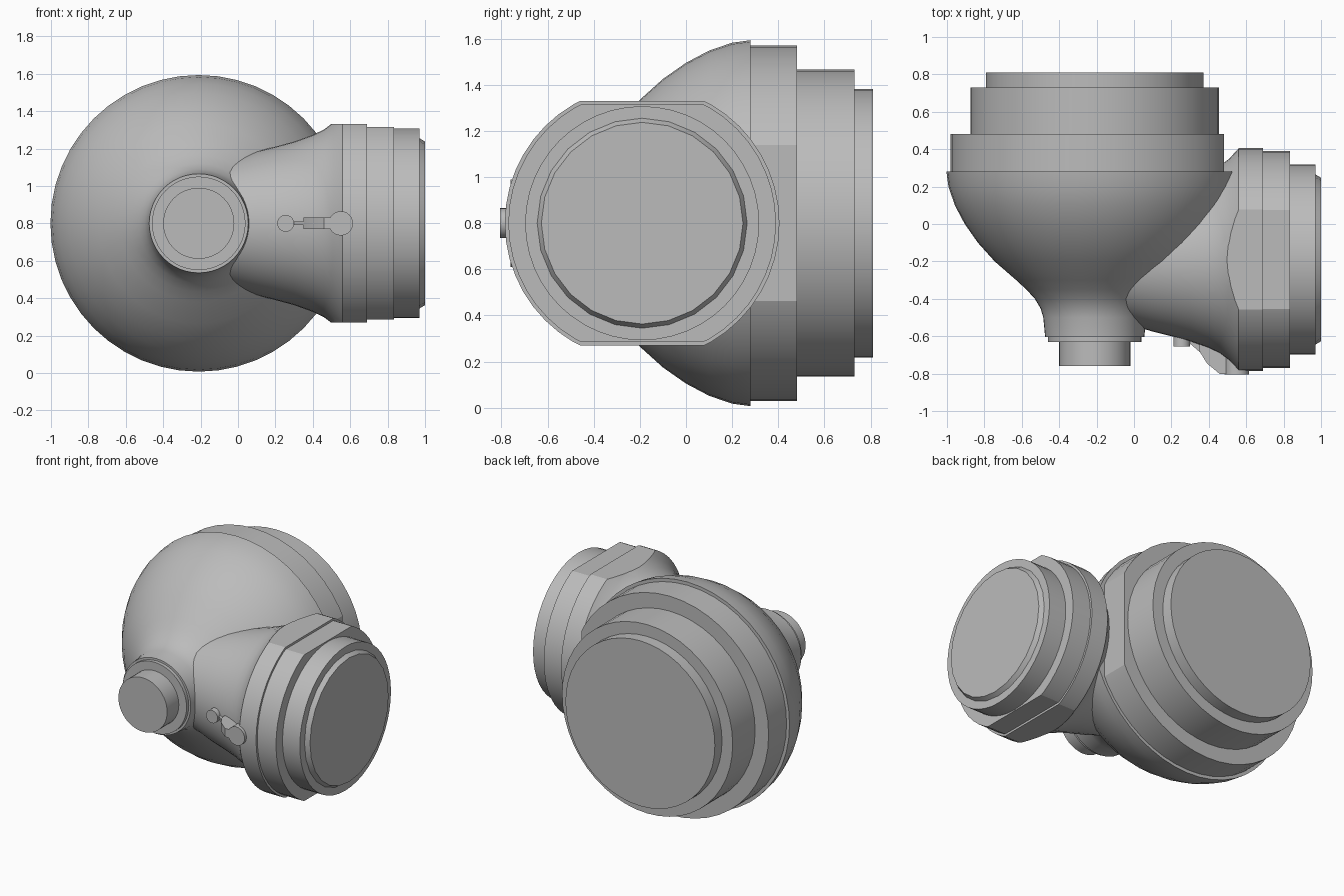
import bpy, bmesh, math
from mathutils import Vector

cube = bpy.data.objects.get("Cube")
if cube:
    bpy.data.objects.remove(cube, do_unlink=True)

grey = bpy.data.materials.new("plain grey")
grey.use_nodes = True
colour = (0.5, 0.5, 0.5, 1)
grey.diffuse_color = colour
grey.node_tree.nodes["Principled BSDF"].inputs["Base Color"].default_value = colour

MID = 0.8                                   # height of both axes
MAIN_X, SIDE_Y = -0.21, -0.19               # main axis runs along y, branch along x


def finish(name, bm):
    bmesh.ops.recalc_face_normals(bm, faces=bm.faces[:])
    mesh = bpy.data.meshes.new(name)
    bm.to_mesh(mesh)
    bm.free()
    mesh.materials.append(grey)
    obj = bpy.data.objects.new(name, mesh)
    bpy.context.collection.objects.link(obj)
    bpy.ops.object.select_all(action='DESELECT')
    obj.select_set(True)
    bpy.context.view_layer.objects.active = obj
    bpy.ops.object.shade_smooth_by_angle(angle=math.radians(25))
    return obj


def lathe(name, axis, offset, profile, sides=48, cuts=()):
    """Turn (position, radius) pairs about an axis; cuts are (point, outward normal) flats."""
    bm = bmesh.new()
    rings = []
    for t, r in profile:
        ring = []
        for i in range(sides):
            a = math.tau * i / sides
            u, v = r * math.cos(a), MID + r * math.sin(a)
            ring.append(bm.verts.new((offset + u, t, v) if axis == 'Y' else (t, offset + u, v)))
        rings.append(ring)
    for a, b in zip(rings, rings[1:]):
        for i in range(sides):
            j = (i + 1) % sides
            bm.faces.new((a[i], a[j], b[j], b[i]))
    bm.faces.new(rings[0])
    bm.faces.new(rings[-1])
    for point, normal in cuts:
        bmesh.ops.bisect_plane(bm, geom=bm.verts[:] + bm.edges[:] + bm.faces[:],
                               plane_co=Vector(point), plane_no=Vector(normal), clear_outer=True)
        rim = [e for e in bm.edges if e.is_boundary]
        bmesh.ops.holes_fill(bm, edges=rim, sides=0)
    return finish(name, bm)


def flats(half):
    return [((0, 0, MID + half), (0, 0, 1)), ((0, 0, MID - half), (0, 0, -1))]


def plate(name, outline, half):
    """Extrude an x-y outline symmetrically about the middle height."""
    bm = bmesh.new()
    face = bm.faces.new([bm.verts.new((x, y, MID - half)) for x, y in outline])
    new = bmesh.ops.extrude_face_region(bm, geom=[face])["geom"]
    bmesh.ops.translate(bm, verts=[v for v in new if isinstance(v, bmesh.types.BMVert)],
                        vec=(0, 0, 2 * half))
    return finish(name, bm)


# Main body: bell, stepped rear rings and front neck
lathe("bell_body", 'Y', MAIN_X,
      [(-0.605, 0.265), (-0.5, 0.275), (-0.45, 0.29), (-0.4, 0.32), (-0.35, 0.366),
       (-0.3, 0.42), (-0.2, 0.535), (-0.1, 0.625), (0, 0.695), (0.1, 0.748),
       (0.2, 0.782), (0.28, 0.793)])
lathe("rear_collar", 'Y', MAIN_X, [(0.2, 0.77), (0.48, 0.77)],
      cuts=[((0.48, 0, 0), (1, 0, 0))])
lathe("rear_ring", 'Y', MAIN_X, [(0.4, 0.665), (0.73, 0.665)])
lathe("rear_cap", 'Y', MAIN_X, [(0.6, 0.582), (0.81, 0.582)])
lathe("neck_rim", 'Y', MAIN_X, [(-0.63, 0.25), (-0.55, 0.25)])
lathe("neck_plug", 'Y', MAIN_X, [(-0.76, 0.19), (-0.55, 0.19)])

# Side branch: flared pipe, flattened collars and end cap
lathe("branch_pipe", 'X', SIDE_Y,
      [(-0.1, 0.33), (0, 0.355), (0.1, 0.385), (0.2, 0.41), (0.3, 0.437), (0.4, 0.473),
       (0.46, 0.502), (0.51, 0.54), (0.56, 0.595)], cuts=flats(0.53))
lathe("branch_collar", 'X', SIDE_Y, [(0.56, 0.595), (0.69, 0.595)], cuts=flats(0.53))
lathe("branch_ring", 'X', SIDE_Y, [(0.65, 0.58), (0.835, 0.58)], cuts=flats(0.515))
lathe("branch_sleeve", 'X', SIDE_Y, [(0.8, 0.507), (0.97, 0.507)])
lathe("branch_cap", 'X', SIDE_Y, [(0.95, 0.455), (0.97, 0.455), (1.0, 0.437)], sides=24)

# Small latch on the front of the branch
lathe("latch_pin", 'Y', 0.255, [(-0.655, 0.045), (-0.55, 0.045)], sides=24)
lathe("latch_knob", 'Y', 0.55, [(-0.805, 0.065), (-0.65, 0.065)], sides=24)
plate("latch_arm", [(0.35, -0.6), (0.35, -0.68), (0.39, -0.745), (0.46, -0.803),
                    (0.52, -0.803), (0.52, -0.6)], 0.03)
plate("latch_link", [(0.26, -0.55), (0.26, -0.635), (0.3, -0.64), (0.37, -0.7), (0.4, -0.6)], 0.01)
